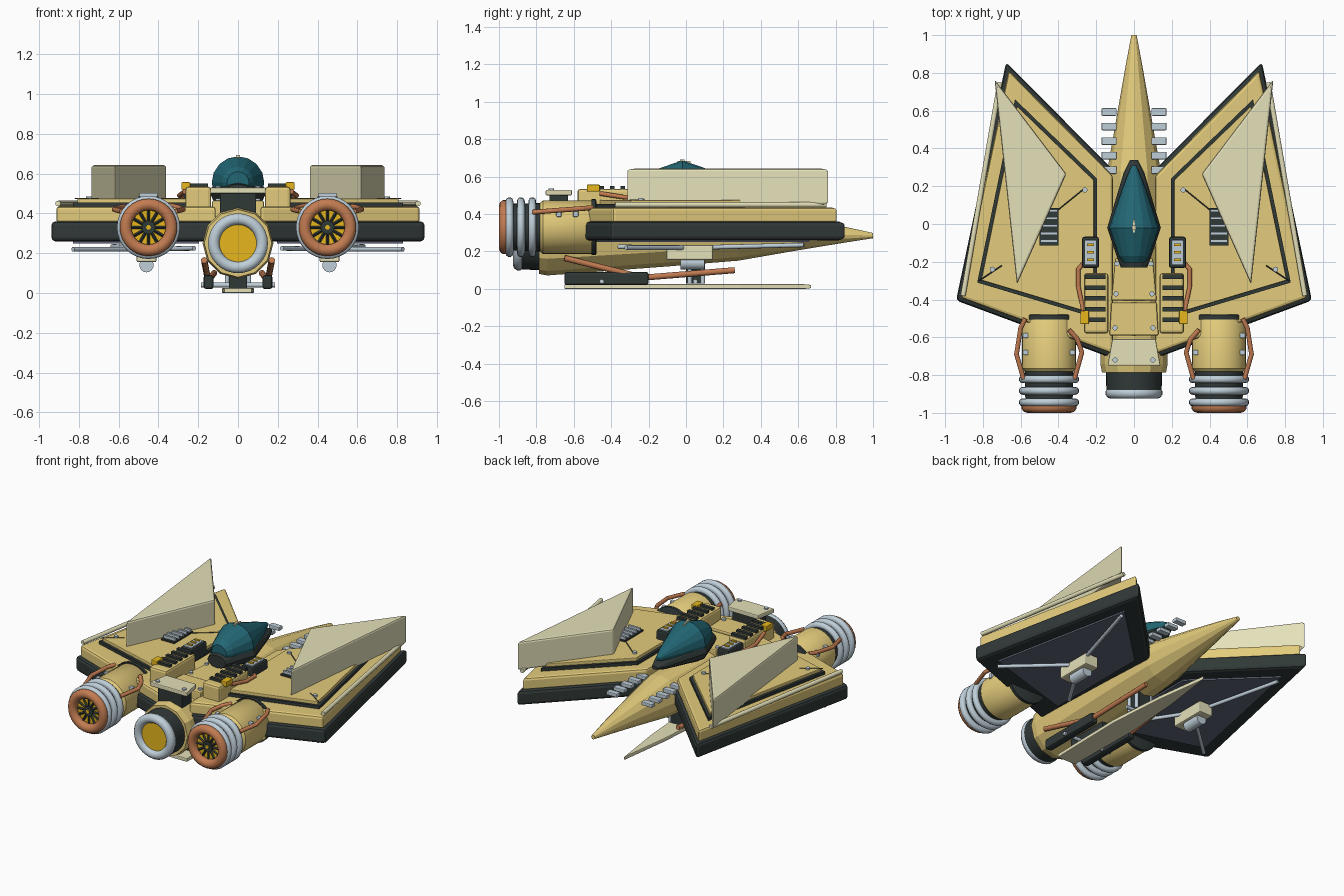
import bpy, bmesh
from math import pi, sin, cos
from mathutils import Vector

cube = bpy.data.objects.get("Cube")
if cube:
    bpy.data.objects.remove(cube, do_unlink=True)


def material(name, r, g, b):
    m = bpy.data.materials.new(name)
    m.use_nodes = True
    m.diffuse_color = (r, g, b, 1)
    m.node_tree.nodes["Principled BSDF"].inputs["Base Color"].default_value = (r, g, b, 1)
    return m


TAN = material("sand yellow", .77, .60, .20)
CREAM = material("cream", .78, .75, .49)
DARK = material("dark green grey", .03, .041, .039)
TEAL = material("teal", .016, .135, .175)
COPPER = material("copper", .54, .20, .083)
SILVER = material("silver", .52, .62, .69)
GOLD = material("bright yellow", .82, .49, .013)
SLATE = material("slate blue", .125, .14, .20)


def finish(name, bm, mat, mirror=False, bevel=0, smooth=False):
    bmesh.ops.recalc_face_normals(bm, faces=bm.faces)
    me = bpy.data.meshes.new(name)
    bm.to_mesh(me)
    bm.free()
    me.materials.append(mat)
    ob = bpy.data.objects.new(name, me)
    bpy.context.collection.objects.link(ob)
    if smooth:
        bpy.ops.object.select_all(action='DESELECT')
        ob.select_set(True)
        bpy.context.view_layer.objects.active = ob
        bpy.ops.object.shade_smooth_by_angle(angle=.7)
    if bevel:
        b = ob.modifiers.new("bevel", 'BEVEL')
        b.width, b.segments = bevel, 2
    if mirror:
        ob.modifiers.new("mirror", 'MIRROR').use_mirror_merge = False
    return ob


def inset(poly, d):
    # Shift every edge of a counter-clockwise outline inward
    out = []
    for i, p in enumerate(poly):
        p = Vector(p)
        e1 = (p - Vector(poly[i - 1])).normalized()
        e2 = (Vector(poly[(i + 1) % len(poly)]) - p).normalized()
        n1, n2 = Vector((-e1.y, e1.x)), Vector((-e2.y, e2.x))
        out.append(tuple(p + d * (n1 + n2) / (1 + n1.dot(n2))))
    return out


def add_prism(bm, poly, z0, z1):
    lo = [bm.verts.new((x, y, z0)) for x, y in poly]
    hi = [bm.verts.new((x, y, z1)) for x, y in poly]
    bm.faces.new(lo[::-1])
    bm.faces.new(hi)
    for i in range(len(poly)):
        j = (i + 1) % len(poly)
        bm.faces.new((lo[i], lo[j], hi[j], hi[i]))


def prism(name, poly, z0, z1, mat, mirror=False, bevel=0):
    bm = bmesh.new()
    add_prism(bm, poly, z0, z1)
    return finish(name, bm, mat, mirror, bevel)


def boxes(name, items, mat, mirror=False, bevel=0):
    # Each item: centre x, y, width, depth, z bottom, z top
    bm = bmesh.new()
    for x, y, w, d, z0, z1 in items:
        w, d = w / 2, d / 2
        add_prism(bm, [(x - w, y - d), (x + w, y - d), (x + w, y + d), (x - w, y + d)], z0, z1)
    return finish(name, bm, mat, mirror, bevel)


def lathe(name, prof, cx, cz, mat, n=32, mirror=False, squash=1, smooth=True, cap=True):
    # Profile of (y, radius, optional height shift) spun around an axis along y
    bm = bmesh.new()
    rings = []
    for y, r, *dz in prof:
        rings.append([bm.verts.new((cx + r * cos(2 * pi * k / n), y,
                                    cz + sum(dz) + squash * r * sin(2 * pi * k / n))) for k in range(n)])
    for a, b in zip(rings, rings[1:]):
        for k in range(n):
            bm.faces.new((a[k], a[k - 1], b[k - 1], b[k]))
    if cap:
        bm.faces.new(rings[0])
        bm.faces.new(rings[-1])
    else:
        bmesh.ops.remove_doubles(bm, verts=bm.verts, dist=1e-5)
    return finish(name, bm, mat, mirror, 0, smooth)


def ring(name, y, big, small, cx, cz, mat, mirror=False):
    prof = [(y + small * cos(k * pi / 5), big + small * sin(k * pi / 5)) for k in range(11)]
    return lathe(name, prof, cx, cz, mat, mirror=mirror, cap=False)


def tubes(name, paths, r, mat, mirror=True, n=10):
    bm = bmesh.new()
    for path in paths:
        pts = [Vector(p) for p in path]
        for a, b in zip(pts, pts[1:]):
            q = (b - a).to_track_quat('Z', 'Y').to_matrix().to_4x4()
            q.translation = (a + b) / 2
            bmesh.ops.create_cone(bm, cap_ends=True, segments=n, radius1=r, radius2=r,
                                  depth=(b - a).length, matrix=q)
        for p in pts[1:-1]:
            s = bmesh.ops.create_icosphere(bm, subdivisions=2, radius=r)
            bmesh.ops.translate(bm, verts=s['verts'], vec=p)
    return finish(name, bm, mat, mirror, 0, True)


# Wings: dark lower slab, sand upper slab, framed raised panel
wing = [(.09, .265), (.09, -.72), (.942, -.405), (.677, .857)]
panel = [(.195, .24), (.195, -.50), (.83, -.31), (.63, .66)]
prism("wing_lower", wing, .26, .36, DARK, True, .02)
prism("wing_upper", inset(wing, .022), .35, .435, TAN, True, .016)
prism("wing_frame", panel, .42, .455, DARK, True)
prism("wing_panel", inset(panel, .018), .44, .475, TAN, True, .004)
prism("wing_underside", panel, .25, .27, SLATE, True)
tubes("wing_rail", [[(.71, .75, .45), (.905, -.38, .45)]], .014, CREAM)
tubes("panel_seams", [[(.26, .19, .475), (.42, .06, .475)], [(.82, -.30, .475), (.70, -.22, .475)]],
      .003, DARK, n=4)

# Upright triangular fins
prism("fin", [(.738, .765), (.358, .265), (.62, -.32)], .45, .643, CREAM, True, .012)

# Wing vents
boxes("vent_base", [(.45, -.015, .10, .20, .46, .485)], DARK, True)
boxes("vent_slats", [(.45, -.09 + .04 * k, .09, .014, .48, .503) for k in range(5)], SILVER, True)

# Hull, nose and spine
lathe("hull", [(1, .014, .01), (.84, .044, .015), (.59, .088, .018), (.28, .142, .018), (-.1, .16, .005),
               (-.74, .178, -.025), (-.785, .17, -.025)], 0, .275, TAN, 12, smooth=False)
prism("spine_front", [(-.12, -.405), (.12, -.405), (.10, -.18), (-.10, -.18)], .38, .455, TAN, False, .008)
prism("spine_rear", [(-.13, -.59), (.13, -.59), (.12, -.415), (-.12, -.415)], .38, .465, TAN, False, .008)
boxes("rear_plate_post", [(0, -.68, .18, .10, .38, .505)], DARK)
prism("rear_plate", [(-.14, -.75), (.14, -.75), (.115, -.61), (-.115, -.61)], .50, .53, CREAM, False, .006)
boxes("nose_tabs", [(.132, .285 + .077 * k, .08, .04, .38, .405) for k in range(5)], SILVER, True, .005)

# Cockpit
lathe("cockpit_base", [(.34, .02), (.27, .055), (-.02, .142), (-.19, .085), (-.23, .07)],
      0, .505, DARK, 12, squash=.6, smooth=False)
lathe("canopy", [(.31, .012), (.22, .05), (-.02, .132), (-.17, .08), (-.205, .055)],
      0, .555, TEAL, 16, smooth=False)
boxes("canopy_pin", [(0, -.01, .01, .07, .67, .684), (0, -.02, .02, .022, .67, .693)], CREAM)

# Side pods with slats, clips and consoles
boxes("pod", [(.20, -.42, .13, .32, .36, .535)], TAN, True, .015)
boxes("pod_slats", [(.205, -.28 - .057 * k, .11, .024, .53, .55) for k in range(5)], DARK, True)
boxes("pod_clip", [(.262, -.495, .045, .07, .52, .557)], GOLD, True, .005)
boxes("console_rim", [(.23, -.15, .09, .165, .44, .535)], DARK, True, .012)
boxes("console_face", [(.23, -.15, .06, .13, .51, .542)], SILVER, True, .004)
boxes("console_keys", [(.23, -.15 + .04 * k, .035, .014, .53, .55) for k in (-1, 0, 1)], GOLD, True)
tubes("console_hose", [[(.26, -.2, .48), (.295, -.24, .49), (.295, -.33, .49), (.268, -.46, .51)]], .012, COPPER)

# Side engines
ex, ez = .45, .33
lathe("engine_intake", [(-.478, .14), (-.483, .15), (-.505, .15)], ex, ez, DARK, mirror=True)
lathe("engine_body", [(-.495, .135), (-.505, .143), (-.765, .143), (-.78, .13)], ex, ez, TAN, mirror=True)
lathe("engine_core", [(-.76, .13), (-.94, .125)], ex, ez, DARK, mirror=True)
for k in range(3):
    ring("engine_ring_%d" % k, -.822 - .061 * k, .139, .021, ex, ez, SILVER, True)
ring("engine_rim", -.969, .115, .031, ex, ez, COPPER, True)
lathe("engine_disc", [(-.93, .1), (-.955, .1)], ex, ez, GOLD, mirror=True)
spokes = []
for k in range(12):
    c, s = cos(k * pi / 6), sin(k * pi / 6)
    spokes.append([(ex + .02 * c, -.96, ez + .02 * s), (ex + .098 * c, -.96, ez + .098 * s)])
tubes("engine_spokes", spokes, .008, DARK, n=4)
lathe("engine_hub", [(-.95, .034), (-.972, .034)], ex, ez, DARK, mirror=True)
lathe("engine_hub_cap", [(-.96, .012), (-.978, .012)], ex, ez, GOLD, n=12, mirror=True)
tubes("engine_hoses", [[(.575, -.50, .435), (.60, -.55, .43), (.622, -.69, .42), (.585, -.82, .41)],
                       [(.345, -.56, .44), (.30, -.61, .43), (.276, -.68, .42), (.315, -.82, .41)]], .013, COPPER)

# Central engine
lathe("main_engine", [(-.75, .15), (-.89, .146)], 0, .25, DARK)
ring("main_engine_ring", -.895, .122, .03, 0, .25, SILVER)
lathe("main_engine_disc", [(-.88, .1), (-.90, .1)], 0, .25, GOLD)

# Bolts
tubes("bolts", [[(x, y, z - .02), (x, y, z + .008)] for x, y, z in
                ((.26, .18, .478), (.75, -.24, .478), (.10, -.72, .53), (.095, -.37, .458),
                 (.10, -.55, .468), (.09, -.21, .458))], .014, SILVER)
boxes("engine_bolts", [(.45 + s * .125, y, .03, .028, .385, .42) for s in (-1, 1) for y in (-.59, -.68)],
      SILVER, True, .005)

# Underwing sensor boxes on three struts
boxes("sensor_box", [(.46, .02, .10, .25, .155, .235)], CREAM, True, .008)
tubes("sensor_lamp", [[(.46, -.03, .14), (.46, .10, .14)]], .036, SILVER, n=16)
tubes("sensor_struts", [[(.46, .02, .22), p] for p in
                        ((.63, .63, .235), (.83, -.32, .22), (.22, -.36, .225))], .012, SILVER)

# Landing gear: keel blade, skids, copper arms and hub
prism("keel_blade", [(0, .67), (-.05, .3), (-.08, -.1), (-.07, -.65), (.07, -.65), (.08, -.1), (.05, .3)],
      .0, .025, CREAM, False, .005)
boxes("skid", [(.148, -.425, .05, .45, .02, .09)], DARK, True, .012)
tubes("skid_arm", [[(.17, -.65, .165), (.15, -.23, .06), (.12, .26, .10)]], .016, COPPER)
boxes("gear_hub", [(0, .05, .09, .10, .03, .16), (0, -.40, .09, .30, .02, .09)], DARK)
tubes("gear_axles", [[(0, .05, .04), (.10, .05, .04)], [(0, -.45, .04), (.185, -.45, .04)],
                     [(.055, .02, .03), (.055, .02, .16)], [(.055, .09, .03), (.055, .09, .16)]], .012, SILVER)
